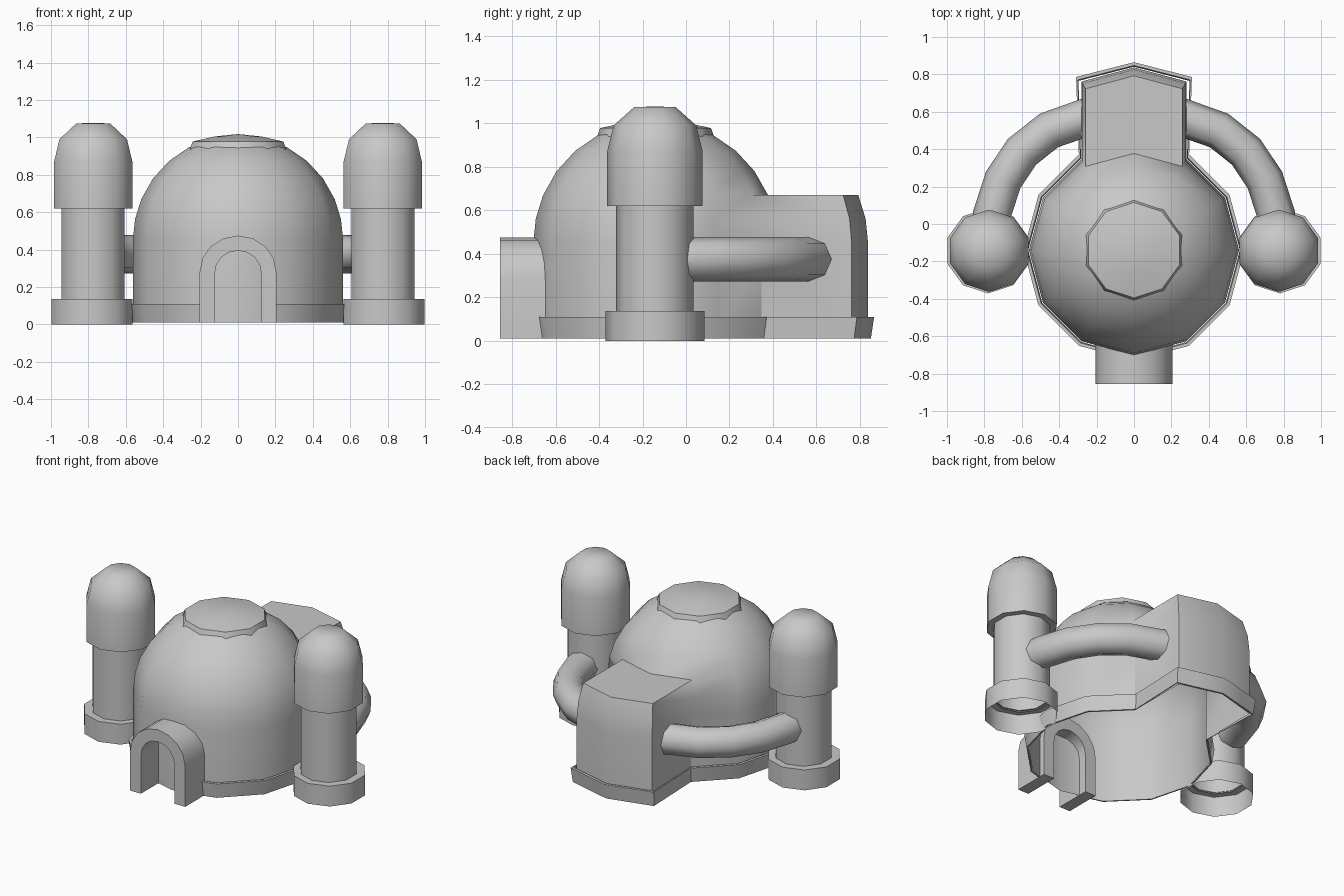
import bpy, bmesh
from math import sin, cos, pi, radians

if "Cube" in bpy.data.objects:
    bpy.data.objects.remove(bpy.data.objects["Cube"], do_unlink=True)

GREY = (0.58, 0.58, 0.58, 1)
mat = bpy.data.materials.new("plain grey")
mat.use_nodes = True
mat.diffuse_color = GREY
mat.node_tree.nodes["Principled BSDF"].inputs["Base Color"].default_value = GREY
parts = []


def finish(name, bm):
    bmesh.ops.recalc_face_normals(bm, faces=bm.faces)
    mesh = bpy.data.meshes.new(name)
    bm.to_mesh(mesh)
    bm.free()
    mesh.materials.append(mat)
    obj = bpy.data.objects.new(name, mesh)
    bpy.context.collection.objects.link(obj)
    parts.append(obj)


def lathe(profile, sides, cx, cy, closed=False):
    """Spin (radius, height) points around a vertical axis, first corner facing the back."""
    bm = bmesh.new()
    rings = []
    for r, z in profile:
        if r == 0:
            rings.append([bm.verts.new((cx, cy, z))] * sides)
        else:
            turn = [pi / 2 + 2 * pi * i / sides for i in range(sides)]
            rings.append([bm.verts.new((cx + r * cos(a), cy + r * sin(a), z)) for a in turn])
    pairs = list(zip(rings, rings[1:]))
    if closed:
        pairs.append((rings[-1], rings[0]))
    for low, high in pairs:
        for i in range(sides):
            j = (i + 1) % sides
            corners = [low[i], low[j], high[j], high[i]]
            bm.faces.new(dict.fromkeys(corners))
    return bm


def extend_back(bm, top, flare=1.0):
    """Pull the two rear wall panels below the given height out into an annex."""
    back = []
    for f in bm.faces:
        c = f.calc_center_median()
        if c.y > 0.1 and abs(c.x) < 0.18 and c.z < top:
            back.append(f)
    new = bmesh.ops.extrude_face_region(bm, geom=back)["geom"]
    for v in new:
        if isinstance(v, bmesh.types.BMVert):
            v.co.y += 0.415
            v.co.x *= flare
    old = [f for f in back if f.is_valid]
    if old:
        bmesh.ops.delete(bm, geom=old, context="FACES")


# Domed hall with rear annex, open underneath
HALL_Y, R, SPRING = -0.14, 0.562, 0.45
dome = [(R, 0.01), (R, SPRING)]
dome += [(R * cos(radians(a)), SPRING + R * sin(radians(a))) for a in (11.5, 23, 36, 49, 62, 75)]
dome.append((0, SPRING + R))
bm = lathe(dome, 12, 0, HALL_Y)
extend_back(bm, 0.66)
floor = [f for f in bm.faces if all(v.co.z < 0.02 for v in f.verts)]
bmesh.ops.delete(bm, geom=floor, context="FACES")
finish("domed_hall", bm)

# Shallow cap on the dome
finish("dome_cap", lathe([(0.27, 0.935), (0.255, 0.978), (0.13, 1.005), (0, 1.018)], 10, 0, HALL_Y))

# Plinth band following the walls, interrupted at the doorway
bm = lathe([(0.575, 0.01), (0.59, 0.11), (0.572, 0.11), (0.566, 0.01)], 12, 0, HALL_Y, closed=True)
extend_back(bm, 1, 1.05)
for x in (-0.18, 0.18):
    bmesh.ops.bisect_plane(bm, geom=bm.verts[:] + bm.edges[:] + bm.faces[:],
                           plane_co=(x, 0, 0), plane_no=(1, 0, 0))
gap = []
for f in bm.faces:
    c = f.calc_center_median()
    if c.y < 0 and abs(c.x) < 0.179:
        gap.append(f)
bmesh.ops.delete(bm, geom=gap, context="FACES")
finish("plinth_band", bm)


# Arched entrance porch
def arch(half, spring, rise):
    curve = [(half * cos(pi * i / 8), spring + rise * sin(pi * i / 8)) for i in range(9)]
    return [(half, 0.01)] + curve + [(-half, 0.01)]


bm = bmesh.new()
loops = []
for y, shape in ((-0.855, (0.205, 0.28, 0.195)), (-0.855, (0.125, 0.27, 0.125)),
                 (-0.61, (0.125, 0.27, 0.125)), (-0.61, (0.205, 0.28, 0.195))):
    loops.append([bm.verts.new((x, y, z)) for x, z in arch(*shape)])
for a, b in zip(loops, loops[1:] + loops[:1]):
    for i in range(len(a) - 1):
        bm.faces.new((a[i], a[i + 1], b[i + 1], b[i]))
for end in (0, -1):
    bm.faces.new([loop[end] for loop in loops])
finish("entrance_arch", bm)

# Side towers and their curved connecting pipes
for side, s in (("left", 1), ("right", -1)):
    tx, ty = s * 0.78, -0.143
    finish(side + "_tower_base",
           lathe([(0.228, 0), (0.228, 0.137), (0.17, 0.137)], 10, tx, ty))
    finish(side + "_tower_column", lathe([(0.178, 0.13), (0.178, 0.63)], 10, s * 0.775, ty))
    finish(side + "_tower_cap",
           lathe([(0.17, 0.62), (0.22, 0.62), (0.22, 0.87), (0.19, 0.99), (0.095, 1.075), (0, 1.077)],
                 10, s * 0.774, ty))

    curve = bpy.data.curves.new(side + "_pipe", "CURVE")
    curve.dimensions = "3D"
    curve.bevel_depth = 0.102
    curve.bevel_resolution = 2
    path = [(0.77, -0.08), (0.76, 0.05), (0.7, 0.235), (0.6, 0.385), (0.455, 0.5), (0.2, 0.59)]
    spline = curve.splines.new("POLY")
    spline.points.add(len(path) - 1)
    for p, (x, y) in zip(spline.points, path):
        p.co = (s * x, y, 0.375, 1)
    spline.use_smooth = True
    curve.materials.append(mat)
    pipe = bpy.data.objects.new(side + "_pipe", curve)
    bpy.context.collection.objects.link(pipe)

# Smooth rounded walls while keeping hard corners
bpy.ops.object.select_all(action="DESELECT")
for obj in parts:
    obj.select_set(True)
bpy.context.view_layer.objects.active = parts[0]
bpy.ops.object.shade_smooth_by_angle(angle=radians(45))
